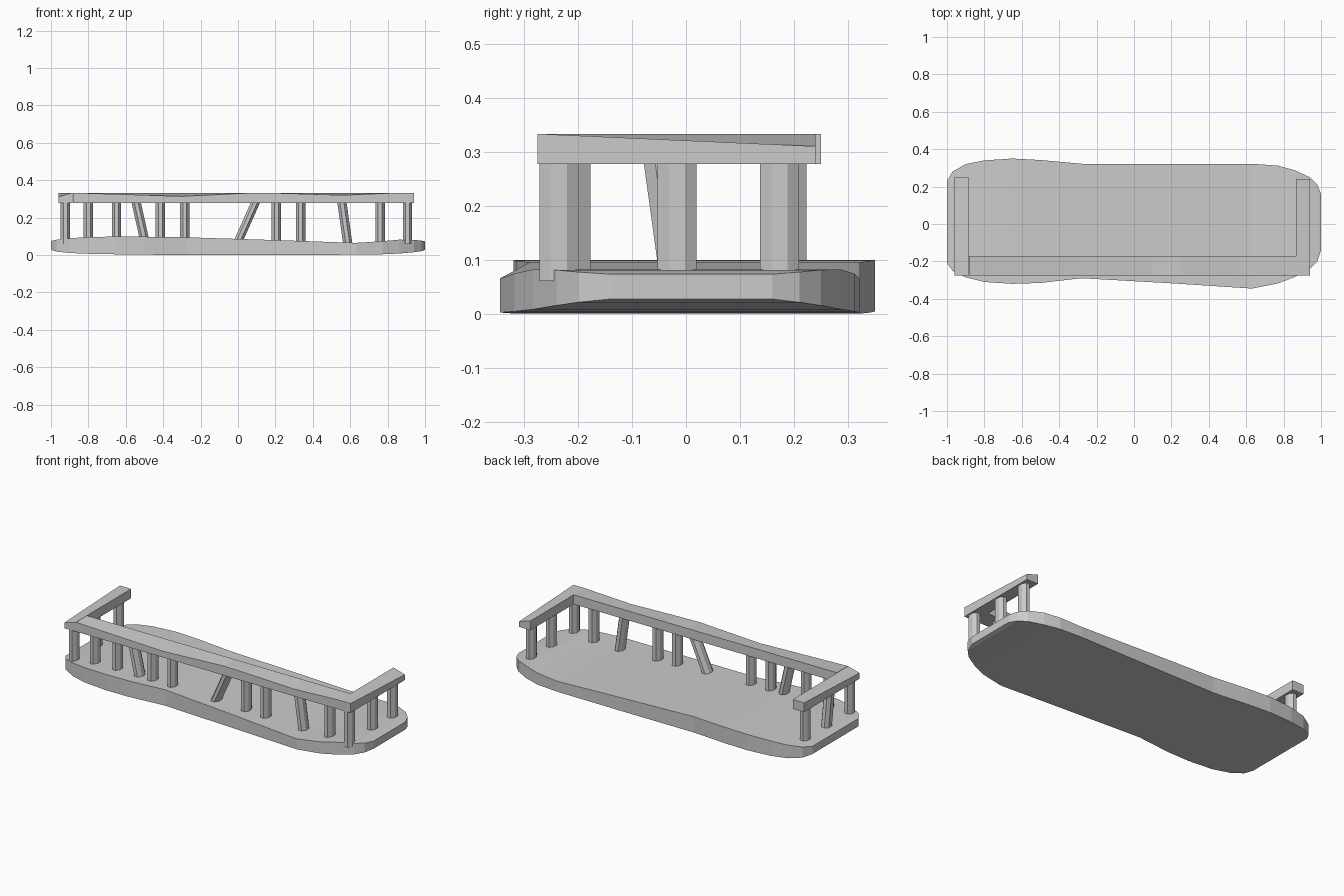
import bpy, bmesh, math

if "Cube" in bpy.data.objects:
    bpy.data.objects.remove(bpy.data.objects["Cube"])


def finish(name, bm):
    bmesh.ops.recalc_face_normals(bm, faces=bm.faces)
    mesh = bpy.data.meshes.new(name)
    bm.to_mesh(mesh)
    bm.free()
    ob = bpy.data.objects.new(name, mesh)
    bpy.context.collection.objects.link(ob)
    return ob


def loft(name, rings):
    """Closed solid through a row of equal-length cross-sections."""
    bm = bmesh.new()
    rows = [[bm.verts.new(p) for p in ring] for ring in rings]
    n = len(rows[0])
    for a, b in zip(rows, rows[1:]):
        for i in range(n):
            j = (i + 1) % n
            bm.faces.new((a[i], a[j], b[j], b[i]))
    bm.faces.new(rows[0])
    bm.faces.new(rows[-1][::-1])
    return finish(name, bm)


# Warped plank floor: x, front y, back y, bottom z, top z
stations = [
    (-1.00, -.21, .23, .028, .075), (-.97, -.25, .28, .018, .082),
    (-.90, -.285, .32, .011, .090), (-.80, -.31, .34, .007, .096),
    (-.65, -.32, .35, .004, .099), (-.50, -.315, .342, .002, .098),
    (-.28, -.29, .322, 0, .095), (.20, -.317, .322, 0, .080),
    (.63, -.345, .322, .002, .065), (.77, -.318, .312, .004, .074),
    (.86, -.283, .287, .008, .082), (.94, -.24, .25, .015, .081),
    (.98, -.20, .21, .021, .077), (1.00, -.14, .16, .027, .073),
]
loft("floor_plank", [[(x, f, b0), (x, b, b0), (x, b, t), (x, f, t)]
                     for x, f, b, b0, t in stations])

# Front handrail with a worn, dipping outer edge
LOW, HIGH = .277, .333
edge = [(-.883, .333), (-.30, .314), (.10, .333), (.25, .330), (.56, .320), (.865, .333)]
loft("front_rail", [[(x, -.275, LOW), (x, -.17, LOW), (x, -.17, HIGH), (x, -.275, z)]
                    for x, z in edge])

# End handrails: outer x, inner x, back y, outer top z at front and back
for name, xo, xi, yb, zf, zb in (("left_rail", -.96, -.885, .25, .312, .333),
                                 ("right_rail", .94, .865, .24, .333, .310)):
    loft(name, [[(xo, y, LOW), (xi, y, LOW), (xi, y, HIGH), (xo, y, z)]
                for y, z in ((-.275, zf), (yb, zb))])


# Eight-sided oval balusters, some leaning
def post(name, bottom, top):
    rings = []
    for (x, y), z in ((bottom, .06), (top, .285)):
        rings.append([(x + .027 * math.cos(a), y + .039 * math.sin(a), z)
                      for a in (math.pi / 4 * (k + .5) for k in range(8))])
    return loft(name, rings)


front = [(-.80, -.80), (-.65, -.65), (-.495, -.545), (-.415, -.415), (-.285, -.285),
         (-.005, .095), (.205, .205), (.335, .335), (.587, .555), (.76, .76)]
for i, (xb, xt) in enumerate(front):
    post(f"front_post_{i + 1}", (xb, -.213), (xt, -.213))

for side, x, ys in (("left", -.923, ((-.235, -.235), (-.012, -.043), (.187, .187))),
                    ("right", .906, ((-.235, -.235), (-.017, -.017), (.173, .173)))):
    for i, (yb, yt) in enumerate(ys):
        post(f"{side}_post_{i + 1}", (x, yb), (x, yt))
